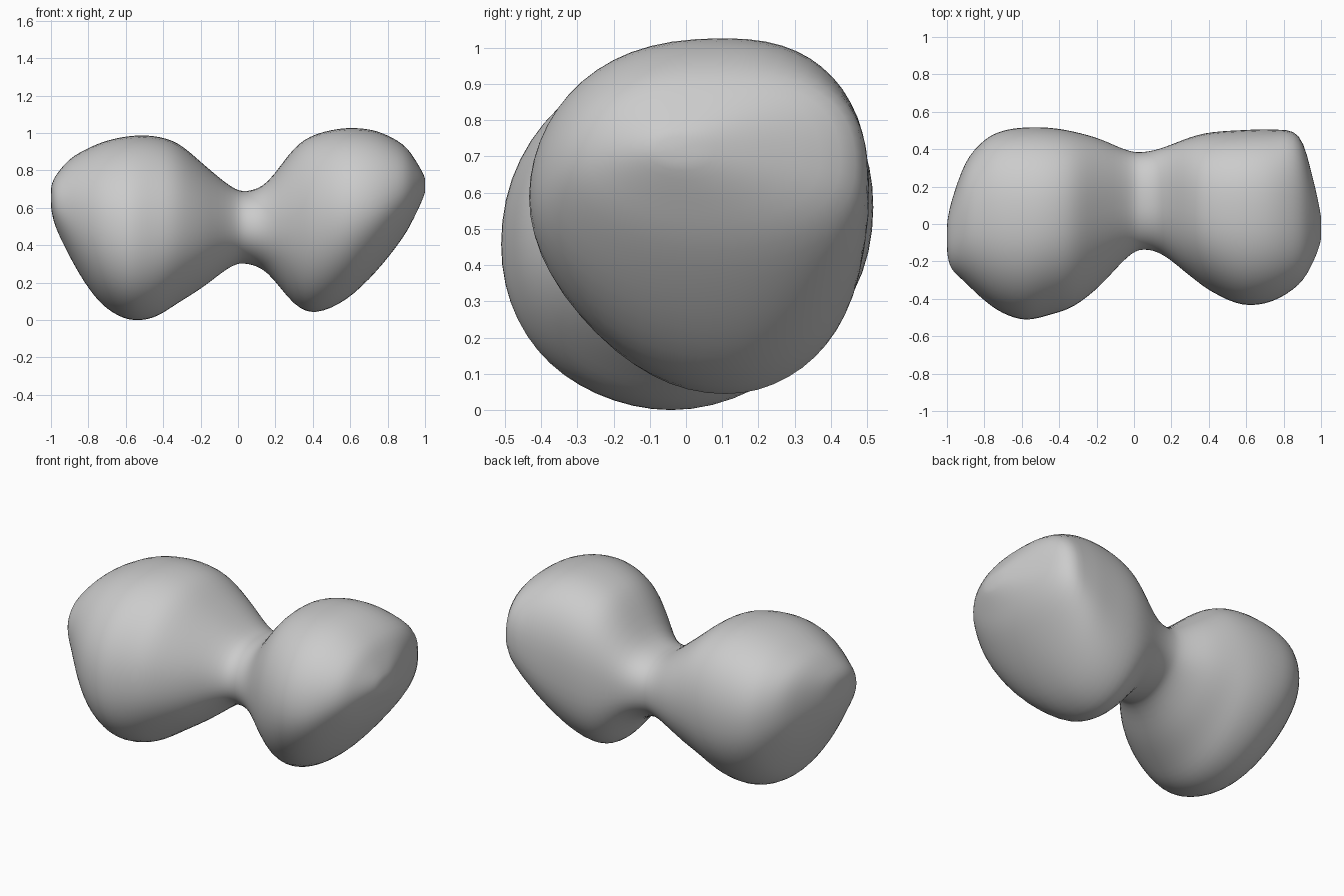
import bpy, bmesh, math

if "Cube" in bpy.data.objects:
    bpy.data.objects.remove(bpy.data.objects["Cube"])

# Cross-sections along x: x, front y, back y, bottom z, top z, crown y, side z
LEFT = [
    (-1.00, -0.15, 0.00, 0.60, 0.71, -0.07, 0.65),
    (-0.975, -0.24, 0.12, 0.50, 0.77, -0.05, 0.63),
    (-0.90, -0.315, 0.33, 0.34, 0.86, 0.00, 0.60),
    (-0.80, -0.41, 0.45, 0.17, 0.92, 0.01, 0.56),
    (-0.70, -0.478, 0.50, 0.06, 0.96, 0.01, 0.53),
    (-0.58, -0.514, 0.518, 0.00, 0.985, 0.01, 0.51),
    (-0.45, -0.487, 0.516, 0.012, 0.985, 0.02, 0.51),
    (-0.32, -0.44, 0.495, 0.09, 0.945, 0.04, 0.52),
    (-0.18, -0.33, 0.455, 0.18, 0.83, 0.08, 0.51),
    (-0.04, -0.18, 0.395, 0.285, 0.715, 0.12, 0.50),
]
RIGHT = [
    (0.05, -0.137, 0.385, 0.30, 0.69, 0.125, 0.50),
    (0.16, -0.168, 0.41, 0.25, 0.74, 0.13, 0.50),
    (0.30, -0.28, 0.465, 0.085, 0.92, 0.12, 0.52),
    (0.42, -0.365, 0.492, 0.04, 0.995, 0.11, 0.55),
    (0.58, -0.434, 0.503, 0.11, 1.028, 0.11, 0.58),
    (0.74, -0.415, 0.506, 0.26, 1.012, 0.10, 0.61),
    (0.88, -0.325, 0.475, 0.44, 0.94, 0.08, 0.68),
    (0.955, -0.21, 0.25, 0.575, 0.845, 0.04, 0.71),
    (1.00, -0.09, 0.04, 0.68, 0.76, -0.02, 0.72),
]
SIDES, STEPS = 56, 4


def spline(p, steps):
    """Catmull-Rom curve through all sections."""
    out = []
    for i in range(len(p) - 1):
        a, b, c, d = p[max(i - 1, 0)], p[i], p[i + 1], p[min(i + 2, len(p) - 1)]
        for s in range(steps):
            t = s / steps
            out.append([0.5 * (2 * q + (r - o) * t + (2 * o - 5 * q + 4 * r - u) * t * t
                               + (3 * q - o - 3 * r + u) * t ** 3)
                        for o, q, r, u in zip(a, b, c, d)])
    return out + [list(p[-1])]


def outline(sec):
    """Rounded section with its own radius and fullness in each quadrant."""
    x, front, back, low, high, yc, zc = sec
    w = min(1, max(0, (x + 0.15) / 0.4))          # 0 = left lobe, 1 = right lobe
    lean = (1 - w) * 0.055 * (high - low)
    pts = []
    for k in range(SIDES):
        a = 2 * math.pi * k / SIDES
        c, s = math.cos(a), math.sin(a)
        n_left = 2.1 + 0.15 * s + 0.3 * c * s
        n_right = 2.2 + 0.17 * (c + s)
        n = n_left * (1 - w) + n_right * w
        u = math.copysign(abs(c) ** (2 / n), c)
        v = math.copysign(abs(s) ** (2 / n), s)
        cy = yc + lean * s                        # left lobe leans backwards
        cz = zc + lean * c
        pts.append((x, cy + u * (back - cy if u > 0 else cy - front),
                    cz + v * (high - cz if v > 0 else cz - low)))
    return pts


# Two-lobed body with a narrow neck
bm = bmesh.new()
rings = [[bm.verts.new(p) for p in outline(s)] for s in spline(LEFT + RIGHT, STEPS)]
for r0, r1 in zip(rings, rings[1:]):
    for k in range(SIDES):
        j = (k + 1) % SIDES
        bm.faces.new((r0[k], r0[j], r1[j], r1[k]))

# Rounded end caps
for ring, sec in ((rings[0], LEFT[0]), (rings[-1], RIGHT[-1])):
    tip = bm.verts.new((sec[0], sec[5], sec[6]))
    for k in range(SIDES):
        bm.faces.new((ring[k], ring[(k + 1) % SIDES], tip))

# Soften the joins slightly
for _ in range(4):
    bmesh.ops.smooth_vert(bm, verts=bm.verts, factor=0.3,
                          use_axis_x=False, use_axis_y=True, use_axis_z=True)
bmesh.ops.recalc_face_normals(bm, faces=bm.faces)
for f in bm.faces:
    f.smooth = True
mesh = bpy.data.meshes.new("two_lobed_rock")
bm.to_mesh(mesh)
bm.free()
rock = bpy.data.objects.new("two_lobed_rock", mesh)
bpy.context.collection.objects.link(rock)
